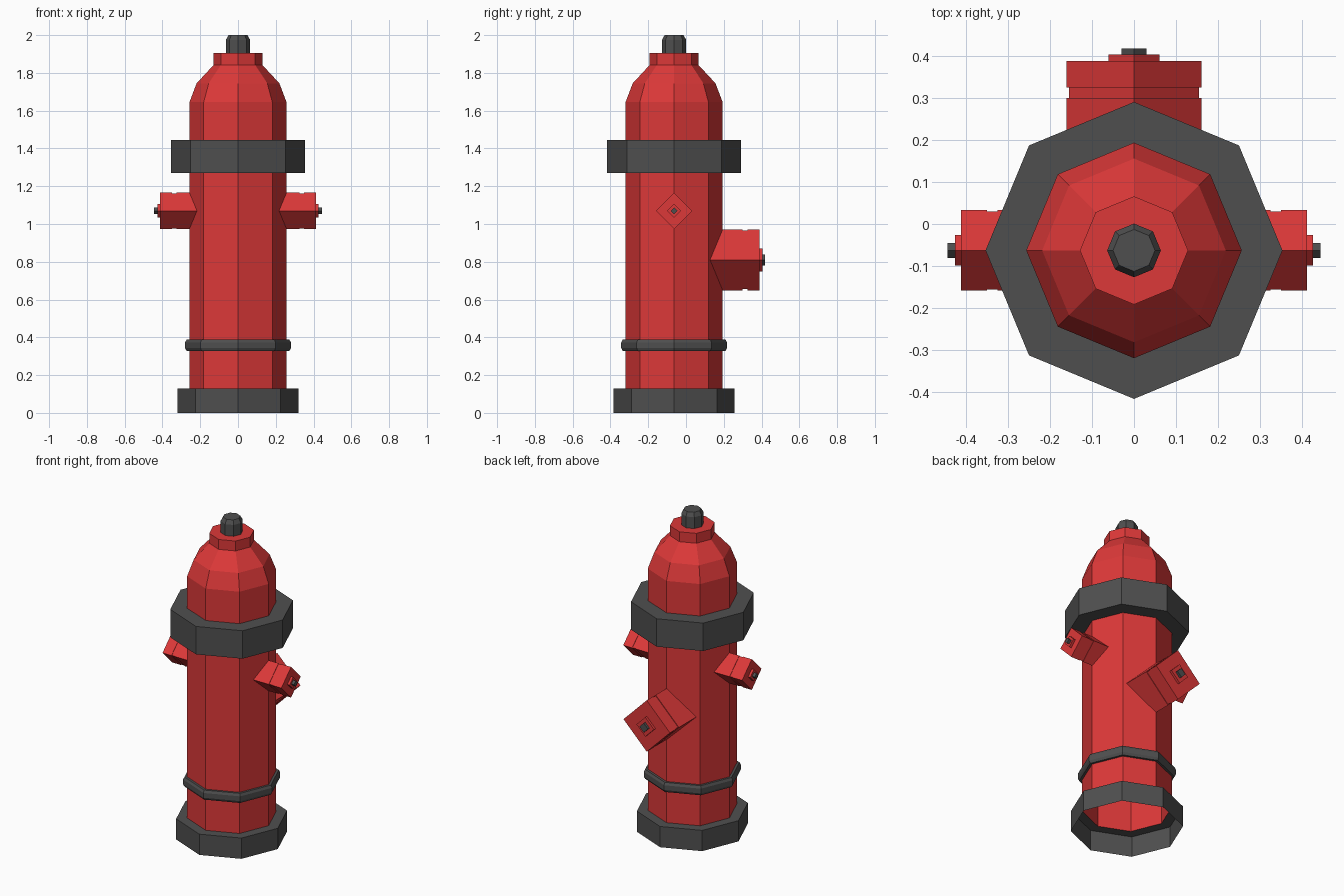
import bpy
import math
from mathutils import Matrix, Vector

if "Cube" in bpy.data.objects:
    bpy.data.objects.remove(bpy.data.objects["Cube"])

AXIS_Y = -0.063  # the barrel stands slightly forward of the centre


def material(name, colour):
    m = bpy.data.materials.new(name)
    m.diffuse_color = (*colour, 1)
    m.use_nodes = True
    m.node_tree.nodes["Principled BSDF"].inputs["Base Color"].default_value = m.diffuse_color
    return m


RED = material("hydrant red", (0.72, 0.04, 0.04))
GREY = material("dark grey", (0.078, 0.078, 0.078))


def lathe(name, profile, mat, sides=8, matrix=None, cap=False):
    """Turn (radius, height) points into a faceted shell; cap closes the far end."""
    verts, faces = [], []
    for r, h in profile:
        for i in range(sides):
            a = 2 * math.pi * i / sides
            verts.append((r * math.cos(a), r * math.sin(a), h))
    for k in range(len(profile) - 1):
        for i in range(sides):
            j = (i + 1) % sides
            a, b = k * sides, (k + 1) * sides
            faces.append((a + i, a + j, b + j, b + i))
    if cap:
        last = (len(profile) - 1) * sides
        faces.append(tuple(range(last, last + sides)))
    mesh = bpy.data.meshes.new(name)
    mesh.from_pydata(verts, [], faces)
    mesh.materials.append(mat)
    obj = bpy.data.objects.new(name, mesh)
    obj.matrix_world = matrix or Matrix.Translation((0, AXIS_Y, 0))
    bpy.context.collection.objects.link(obj)
    return obj


# Main column: open-bottomed base, barrel, bands, bonnet and top nut
lathe("base", [(0.32, 0), (0.32, 0.13), (0.257, 0.13)], GREY)
lathe("barrel", [(0.257, 0.13), (0.257, 1.645)], RED)
lathe("lower_band", [(0.257, 0.328), (0.272, 0.328), (0.28, 0.343),
                     (0.28, 0.373), (0.272, 0.388), (0.257, 0.388)], GREY)
lathe("upper_flange", [(0.257, 1.27), (0.354, 1.27),
                       (0.354, 1.445), (0.257, 1.445)], GREY)
lathe("bonnet", [(0.257, 1.645), (0.219, 1.745), (0.129, 1.842),
                 (0.129, 1.904), (0.064, 1.904)], RED)
lathe("top_nut", [(0.064, 1.904), (0.064, 1.975), (0.05, 2.0)], GREY, cap=True)


# Square outlets with a groove, a raised plate and a nut on the end
def outlet(name, direction, z, r, start, groove, end, plate, tip):
    rot = Vector(direction).to_track_quat('Z', 'Y').to_matrix().to_4x4()
    m = Matrix.Translation((0, AXIS_Y, z)) @ rot
    g0, g1 = groove
    p, n = r * 0.38, r * 0.185
    lathe(name, [(r, start), (r, g0), (r * 0.965, g0), (r * 0.965, g1), (r, g1),
                 (r, end), (p, end), (p, plate), (n, plate)], RED, 4, m)
    lathe(name + "_nut", [(n, plate), (n, tip)], GREY, 4, m, cap=True)


for side, label in ((1, "right"), (-1, "left")):
    outlet(label + "_outlet", (side, 0, 0), 1.07, 0.096,
           0.21, (0.325, 0.35), 0.412, 0.427, 0.445)
outlet("back_outlet", (0, 1, 0), 0.81, 0.161,
       0.185, (0.363, 0.388), 0.452, 0.467, 0.482)
